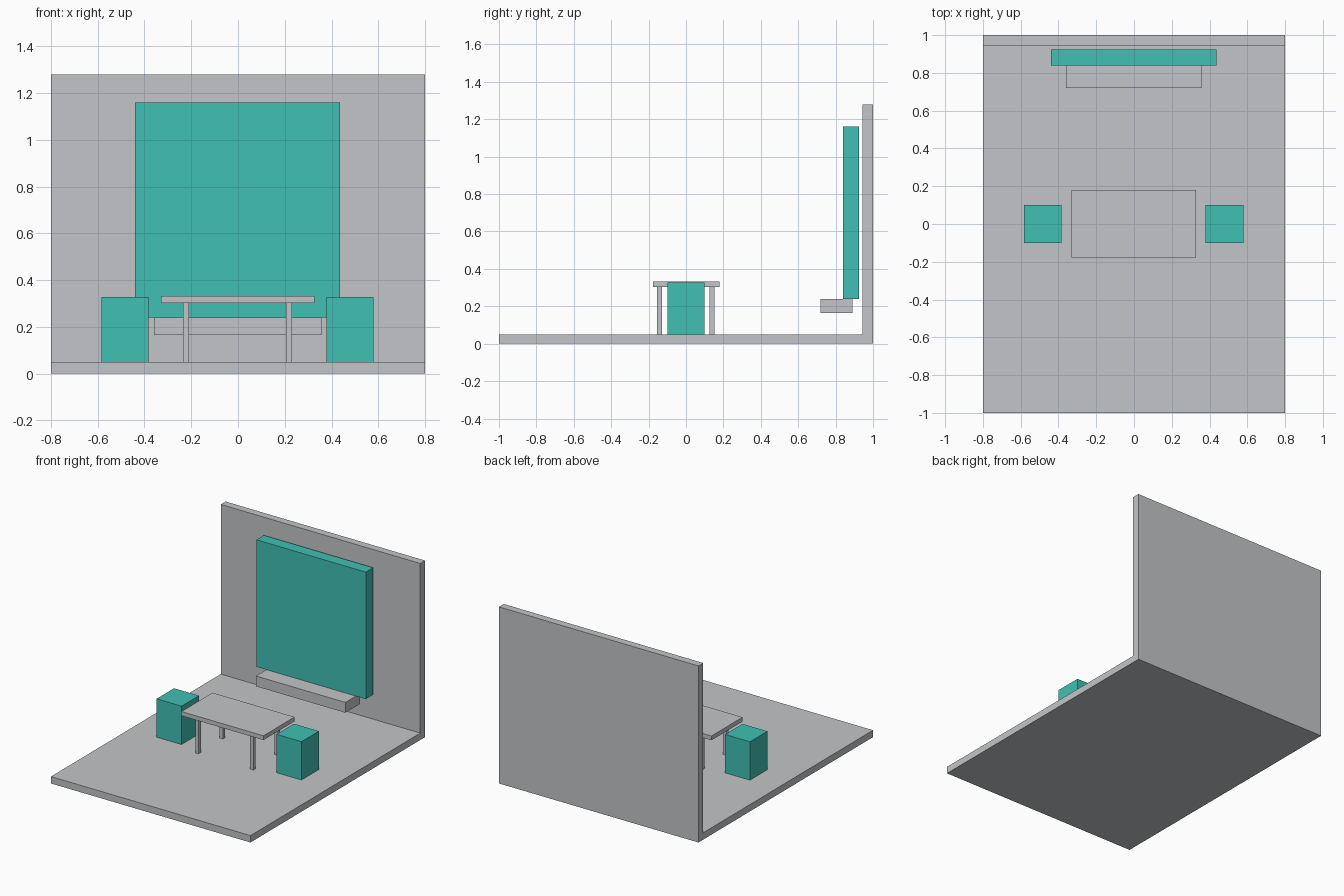
import bpy
import bmesh

cube = bpy.data.objects.get("Cube")
if cube:
    bpy.data.objects.remove(cube, do_unlink=True)


def material(name, rgb):
    mat = bpy.data.materials.new(name)
    mat.use_nodes = True
    mat.diffuse_color = (*rgb, 1)
    mat.node_tree.nodes["Principled BSDF"].inputs["Base Color"].default_value = (*rgb, 1)
    return mat


GREY = material("light grey", (0.55, 0.56, 0.58))
TEAL = material("teal", (0.051, 0.53, 0.45))


def extrude_profile(name, mat, profile, x0, x1):
    """Extrude a (y, z) outline along x into a solid."""
    bm = bmesh.new()
    face = bm.faces.new([bm.verts.new((x0, y, z)) for y, z in profile])
    result = bmesh.ops.extrude_face_region(bm, geom=[face])
    moved = [v for v in result["geom"] if isinstance(v, bmesh.types.BMVert)]
    bmesh.ops.translate(bm, verts=moved, vec=(x1 - x0, 0, 0))
    bmesh.ops.recalc_face_normals(bm, faces=bm.faces)
    mesh = bpy.data.meshes.new(name)
    bm.to_mesh(mesh)
    bm.free()
    mesh.materials.append(mat)
    obj = bpy.data.objects.new(name, mesh)
    bpy.context.collection.objects.link(obj)
    return obj


def box(name, mat, x, y, z):
    """Box spanning the given (min, max) ranges."""
    outline = [(y[0], z[0]), (y[1], z[0]), (y[1], z[1]), (y[0], z[1])]
    return extrude_profile(name, mat, outline, *x)


# Floor and back wall as one L-shaped piece
FLOOR = 0.05
extrude_profile("floor_and_wall", GREY,
                [(-1, 0), (1, 0), (1, 1.28), (0.945, 1.28), (0.945, FLOOR), (-1, FLOOR)],
                -0.8, 0.8)

# Wall panel and the shelf beneath it
box("wall_panel", TEAL, (-0.44, 0.437), (0.84, 0.925), (0.24, 1.16))
box("shelf", GREY, (-0.36, 0.357), (0.72, 0.89), (0.165, 0.24))

# Table
box("table_top", GREY, (-0.33, 0.328), (-0.177, 0.18), (0.302, 0.333))
for side, cx in (("left", 0.218), ("right", -0.222)):
    for end, cy in (("front", -0.141), ("back", 0.139)):
        box(f"table_leg_{end}_{side}", GREY, (cx - 0.013, cx + 0.013),
            (cy - 0.013, cy + 0.013), (FLOOR, 0.302))

# Stools at either end of the table
for side, cx in (("left", 0.479), ("right", -0.483)):
    box(f"stool_{side}", TEAL, (cx - 0.1, cx + 0.1), (-0.1, 0.1), (FLOOR, 0.328))
